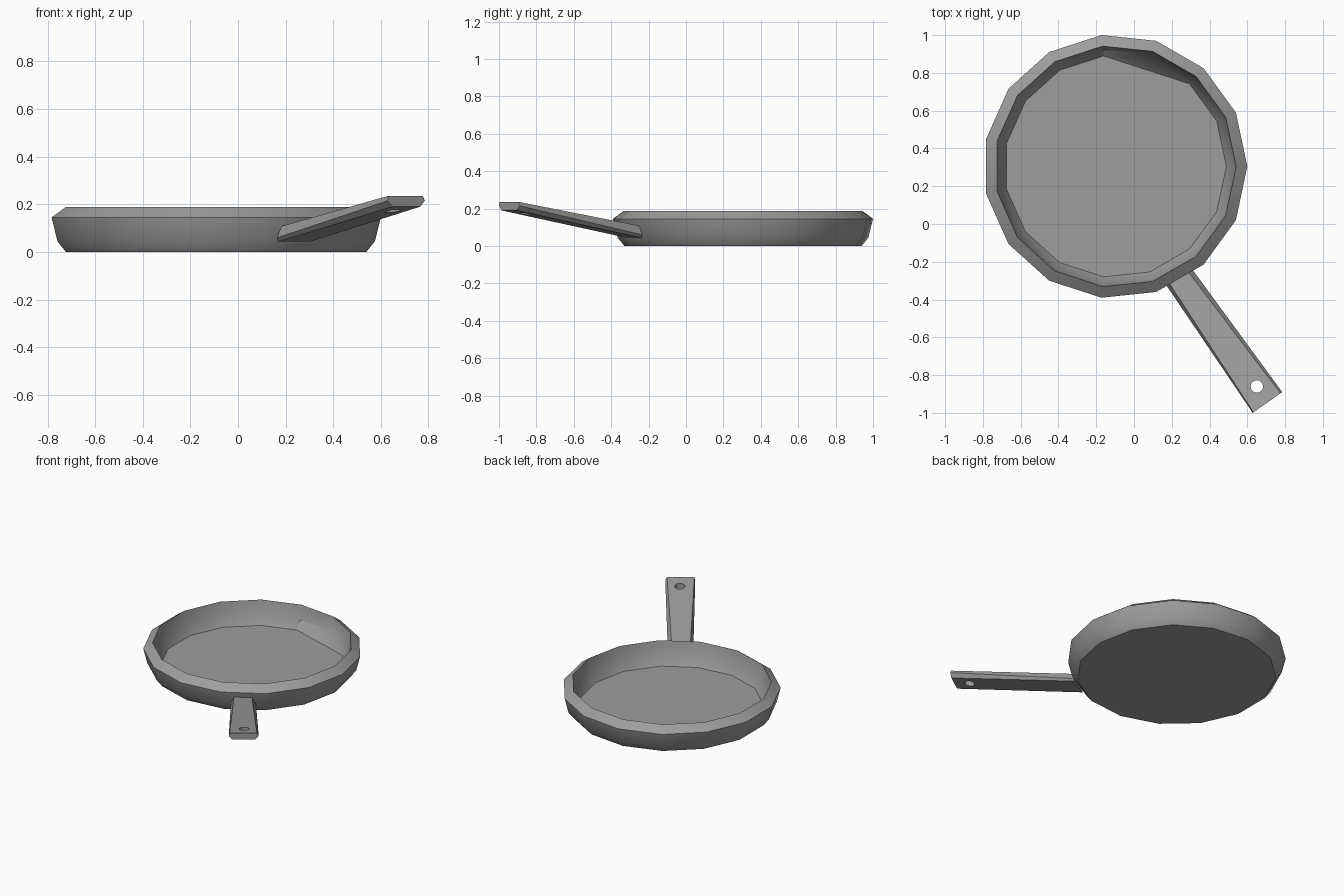
import bpy, bmesh
from math import radians, cos, sin
from mathutils import Vector

if "Cube" in bpy.data.objects:
    bpy.data.objects.remove(bpy.data.objects["Cube"])

SIDES = 15
CENTRE = Vector((-0.099, 0.305, 0))

# Dark grey metal
metal = bpy.data.materials.new("dark_grey_metal")
metal.diffuse_color = (0.34, 0.34, 0.34, 1)
metal.use_nodes = True
metal.node_tree.nodes["Principled BSDF"].inputs["Base Color"].default_value = metal.diffuse_color


def loft(name, rings):
    """Skin a list of equal-length point rings and cap both ends."""
    bm = bmesh.new()
    loops = [[bm.verts.new(p) for p in ring] for ring in rings]
    for a, b in zip(loops, loops[1:]):
        n = len(a)
        for i in range(n):
            j = (i + 1) % n
            bm.faces.new((a[i], a[j], b[j], b[i]))
    bm.faces.new(loops[0][::-1])
    bm.faces.new(loops[-1])
    bmesh.ops.remove_doubles(bm, verts=bm.verts, dist=0.0005)
    bmesh.ops.recalc_face_normals(bm, faces=bm.faces)
    mesh = bpy.data.meshes.new(name)
    bm.to_mesh(mesh)
    bm.free()
    mesh.materials.append(metal)
    obj = bpy.data.objects.new(name, mesh)
    bpy.context.collection.objects.link(obj)
    return obj


def smooth(obj):
    """Smooth the shallow facets, keep the real edges sharp."""
    bpy.ops.object.select_all(action='DESELECT')
    obj.select_set(True)
    bpy.context.view_layer.objects.active = obj
    bpy.ops.object.shade_smooth_by_angle(angle=radians(30))


# Pan body: outer wall, sloping rim, inner wall, floor (radius, height)
profile = [(0.638, 0), (0.674, 0.045), (0.699, 0.145), (0.64, 0.188),
           (0.622, 0.09), (0.588, 0.03)]
rings = []
for r, z in profile:
    rings.append([CENTRE + Vector((r * cos(radians(24 * k)),
                                   r * sin(radians(24 * k)), z))
                  for k in range(SIDES)])
rings[-1][3] = rings[-1][2].copy()  # floor corner collapsed into its neighbour
pan = loft("pan_body", rings)
smooth(pan)


# Handle: tapered six-sided bar rising away from the pan
def section(left, right, levels):
    """levels: (left inset, right inset, z) for bottom, middle and top."""
    left, right = Vector(left), Vector(right)
    lefts = [(*left.lerp(right, a), z) for a, b, z in levels]
    rights = [(*right.lerp(left, b), z) for a, b, z in levels]
    return lefts + rights[::-1]


root = section((0.165, -0.315), (0.305, -0.235),
               [(0.03, 0.03, 0.043), (0, 0, 0.06), (0.12, 0.16, 0.108)])
end = section((0.628, -1.0), (0.785, -0.89),
              [(0.13, 0.13, 0.19), (0, 0, 0.215), (0.03, 0.06, 0.236)])
handle = loft("handle", [root, end])

# Hanging hole through the handle end
bpy.ops.mesh.primitive_cylinder_add(vertices=16, radius=0.033, depth=0.5,
                                    location=(0.65, -0.86, 0.2))
cutter = bpy.context.object
cutter.name = "hole_cutter"
cutter.hide_render = True
cutter.data.materials.append(metal)
mod = handle.modifiers.new("hanging_hole", 'BOOLEAN')
mod.operation = 'DIFFERENCE'
mod.solver = 'EXACT'
mod.object = cutter
bpy.context.view_layer.objects.active = handle
bpy.ops.object.modifier_apply(modifier=mod.name)
bpy.data.objects.remove(cutter)
smooth(handle)
